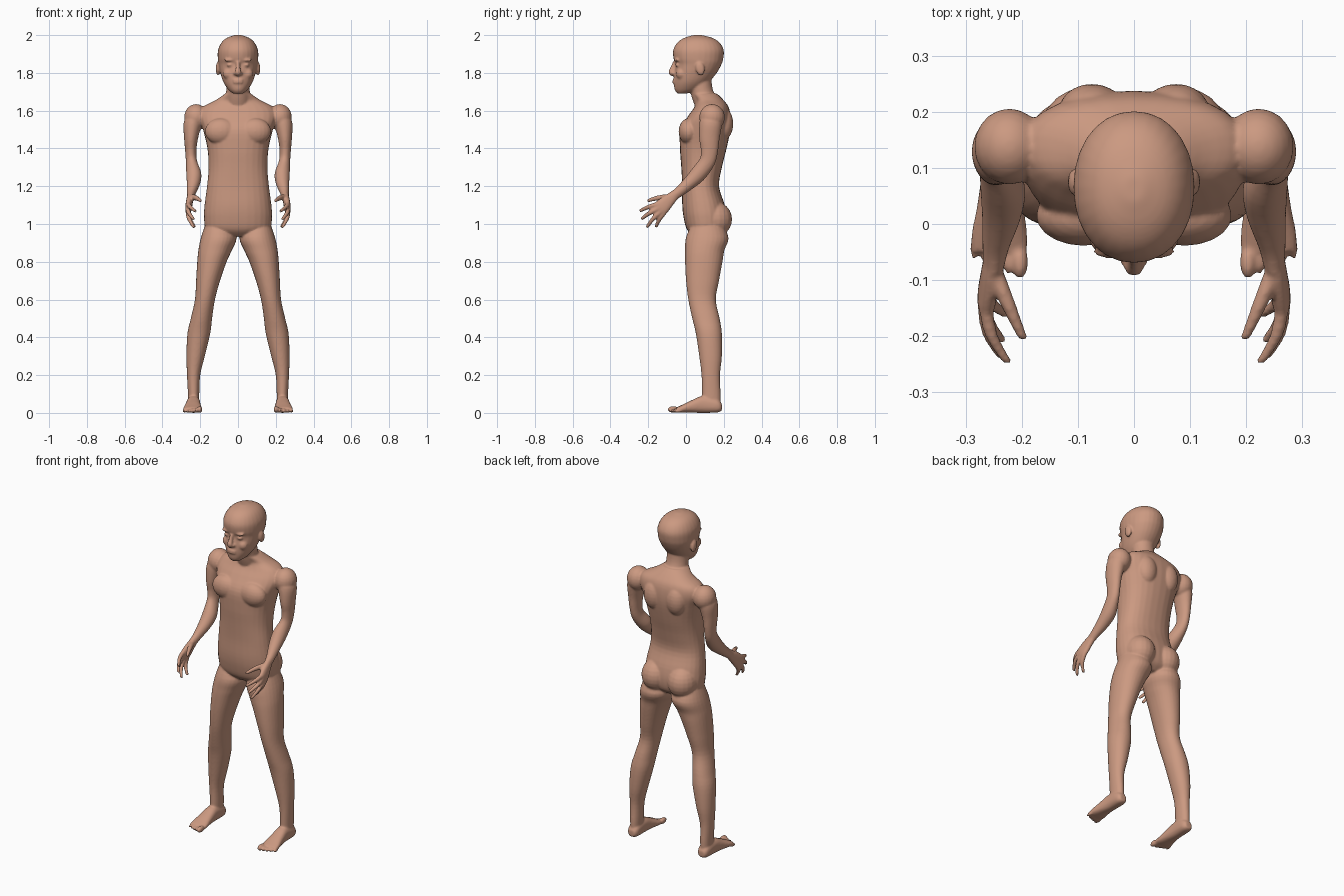
import bpy, bmesh, math
from mathutils import Vector, Matrix

skin = bpy.data.materials.new("skin")
skin.diffuse_color = (0.60, 0.32, 0.22, 1)
bm = bmesh.new()


def spline(rows, steps=4):
    """Catmull-Rom resampling of rows of numbers."""
    out = []
    n = len(rows)
    for i in range(n - 1):
        p0, p1, p2, p3 = rows[max(i - 1, 0)], rows[i], rows[i + 1], rows[min(i + 2, n - 1)]
        for k in range(steps):
            t = k / steps
            out.append([0.5 * (2 * b + (c - a) * t + (2 * a - 5 * b + 4 * c - d) * t * t
                               + (3 * b - a - 3 * c + d) * t ** 3)
                        for a, b, c, d in zip(p0, p1, p2, p3)])
    out.append(list(rows[-1]))
    return out


def loft(rows, v=None, power=2.0, side=1, seg=28):
    """Closed tube through rows (x, y, z, radius across, radius other way)."""
    rows = spline(rows)
    rings = []
    for i, r in enumerate(rows):
        c = Vector(r[:3])
        tangent = Vector(rows[min(i + 1, len(rows) - 1)][:3]) - Vector(rows[max(i - 1, 0)][:3])
        b = Vector(v) if v else tangent.cross(Vector((1, 0, 0))).normalized()
        ring = []
        for k in range(seg):
            a = 2 * math.pi * k / seg
            ca, sa = math.cos(a), math.sin(a)
            u = math.copysign(abs(ca) ** (2 / power), ca) * max(r[3], 0.002)
            w = math.copysign(abs(sa) ** (2 / power), sa) * max(r[4], 0.002)
            p = c + Vector((u, 0, 0)) + b * w
            ring.append(bm.verts.new((p.x * side, p.y, p.z)))
        rings.append(ring)
    for r0, r1 in zip(rings, rings[1:]):
        for k in range(seg):
            j = (k + 1) % seg
            bm.faces.new((r0[k], r0[j], r1[j], r1[k]))
    bm.faces.new(rings[0])
    bm.faces.new(rings[-1])


def stack(rows, power=2.0, side=1):
    """Horizontal sections given as (z, x min, x max, y min, y max)."""
    loft([((x0 + x1) / 2, (y0 + y1) / 2, z, (x1 - x0) / 2, (y1 - y0) / 2)
          for z, x0, x1, y0, y1 in rows], (0, 1, 0), power, side)


def blob(c, size, side=1, tilt=0):
    m = (Matrix.Translation((c[0] * side, c[1], c[2])) @ Matrix.Rotation(tilt, 4, 'X')
         @ Matrix.Diagonal((*size, 1)))
    bmesh.ops.create_uvsphere(bm, u_segments=20, v_segments=12, radius=1, matrix=m)


# torso
stack([(z, -w, w, y0, y1) for z, w, y0, y1 in (
    (.935, .08, .04, .17), (.97, .165, .005, .205), (1.03, .18, -.012, .215),
    (1.1, .177, -.02, .205), (1.2, .164, -.02, .175), (1.3, .156, -.025, .19),
    (1.4, .162, -.032, .215), (1.5, .185, -.03, .235), (1.57, .205, .01, .236),
    (1.62, .185, .045, .225), (1.655, .12, .055, .2), (1.69, .068, .03, .165))], 2.3)
# neck
loft([(0, .14, 1.58, .075, .075), (0, .1, 1.66, .066, .066),
      (0, .08, 1.72, .062, .06), (0, .075, 1.79, .062, .06)], (0, 1, 0))
# head
stack([(z, -w, w, y0, y1) for z, w, y0, y1 in (
    (1.69, .025, -.045, .0), (1.71, .05, -.06, .07), (1.75, .077, -.064, .12),
    (1.8, .094, -.062, .163), (1.845, .103, -.056, .188), (1.875, .107, -.066, .197),
    (1.92, .106, -.068, .2), (1.96, .088, -.046, .178), (1.985, .06, -.01, .14),
    (2.0, .018, .04, .085))], 2.1)
# nose and lips
loft([(0, -.058, 1.855, .01, .012), (0, -.07, 1.825, .012, .013),
      (0, -.079, 1.803, .017, .014), (0, -.066, 1.79, .013, .01)])
for z in (1.75, 1.762):
    blob((0, -.06, z), (.028, .012, .007))

for s in (-1, 1):
    # brow, eye, cheek, nostril, ear
    blob((.042, -.048, 1.868), (.032, .014, .009), s)
    blob((.042, -.043, 1.842), (.019, .014, .01), s)
    blob((.05, -.025, 1.795), (.03, .028, .03), s)
    blob((.015, -.064, 1.797), (.01, .013, .009), s)
    blob((.106, .075, 1.822), (.012, .024, .036), s, .2)
    # chest, shoulder blade and buttock
    blob((.09, .015, 1.49), (.085, .054, .07), s)
    blob((.075, .2, 1.53), (.06, .05, .085), s)
    blob((.087, .15, 1.025), (.085, .094, .095), s)
    # leg
    stack([(1.02, .05, .165, .04, .18), (.93, .008, .196, 0, .225), (.86, .033, .21, -.005, .203),
           (.8, .06, .216, -.005, .193), (.7, .095, .222, 0, .175), (.6, .122, .228, .012, .158),
           (.5, .137, .25, .033, .178), (.42, .147, .268, .052, .19), (.3, .176, .273, .07, .19),
           (.2, .2, .27, .082, .18), (.1, .205, .265, .085, .183), (.04, .207, .263, .085, .183)],
          2.1, s)
    # foot and toes
    loft([(.235, .19, .03, .02, .018), (.235, .165, .038, .034, .036), (.236, .09, .045, .036, .045),
          (.238, .03, .034, .042, .033), (.24, -.02, .022, .05, .021), (.24, -.05, .016, .05, .013)],
         (0, 0, 1), 2.4, s)
    for i in range(5):
        r = .015 - .0016 * i if i else .018
        blob((.203 + .0205 * i, -.068 + .006 * i, r), (r * .8, .03 - .002 * i, r), s)
    # upper arm and forearm
    blob((.222, .138, 1.565), (.063, .068, .07), s)
    loft([(.21, .14, 1.6, .045, .05), (.237, .132, 1.54, .05, .06), (.248, .124, 1.46, .038, .055),
          (.25, .124, 1.39, .03, .046), (.246, .112, 1.33, .03, .042), (.234, .065, 1.265, .04, .043),
          (.236, .015, 1.215, .035, .035), (.246, -.04, 1.168, .024, .027),
          (.25, -.075, 1.143, .019, .027)], None, 2, s)
    # palm
    loft([(.25, -.06, 1.152, .018, .025), (.256, -.095, 1.122, .018, .035),
          (.262, -.13, 1.088, .017, .042), (.263, -.15, 1.072, .012, .036)], None, 2.3, s)
    # thumb and fingers
    loft([(.248, -.085, 1.142, .016, .016), (.23, -.13, 1.14, .015, .015),
          (.213, -.17, 1.133, .012, .012), (.197, -.205, 1.122, .009, .009)], None, 2, s, 14)
    for k0, k1 in (((.265, -.14, 1.108), (.226, -.246, 1.068)), ((.267, -.14, 1.085), (.235, -.238, 1.025)),
                   ((.266, -.13, 1.07), (.235, -.208, .982)), ((.262, -.115, 1.06), (.228, -.16, .982))):
        a, b = Vector(k0), Vector(k1)
        mid = (a + b) / 2 + Vector((.009, -.004, .003))
        loft([(*a, .013, .013), (*mid, .012, .012), (*b, .009, .009)], None, 2, s, 14)

bmesh.ops.recalc_face_normals(bm, faces=bm.faces)
mesh = bpy.data.meshes.new("body")
bm.to_mesh(mesh)
bm.free()
mesh.materials.append(skin)
body = bpy.data.objects.new("body", mesh)
bpy.context.collection.objects.link(body)

# blend all parts into one smooth skin
remesh = body.modifiers.new("blend", 'REMESH')
remesh.mode = 'VOXEL'
remesh.voxel_size = .0055
remesh.use_smooth_shade = True
soften = body.modifiers.new("soften", 'SMOOTH')
soften.factor = .5
soften.iterations = 5
